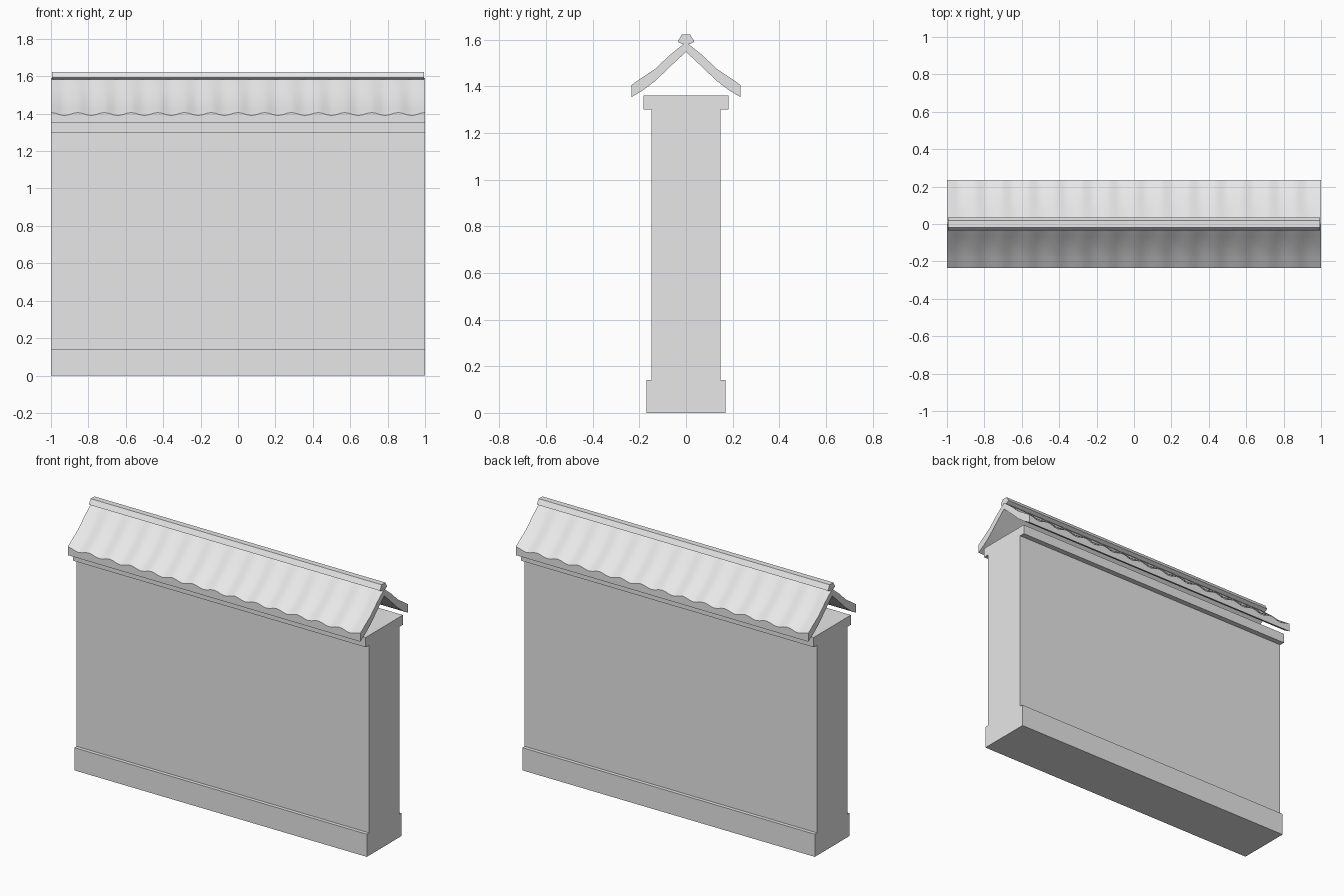
import bpy, math

cube = bpy.data.objects.get("Cube")
if cube:
    bpy.data.objects.remove(cube, do_unlink=True)

grey = bpy.data.materials.new("plain grey")
grey.use_nodes = True
grey.diffuse_color = (0.8, 0.8, 0.8, 1)
grey.node_tree.nodes["Principled BSDF"].inputs["Base Color"].default_value = (0.8, 0.8, 0.8, 1)


def loft(name, sections):
    """Join equal closed cross-sections along x and cap both ends."""
    n = len(sections[0])
    verts = [p for s in sections for p in s]
    faces = [(k * n + i, k * n + (i + 1) % n, (k + 1) * n + (i + 1) % n, (k + 1) * n + i)
             for k in range(len(sections) - 1) for i in range(n)]
    last = (len(sections) - 1) * n
    faces += [tuple(reversed(range(n))), tuple(range(last, last + n))]
    mesh = bpy.data.meshes.new(name)
    mesh.from_pydata(verts, [], faces)
    mesh.materials.append(grey)
    obj = bpy.data.objects.new(name, mesh)
    bpy.context.collection.objects.link(obj)
    return obj


def bar(name, half_profile, half_length):
    """Extrude a profile, mirrored in y and listed from bottom to top, along x."""
    profile = half_profile + [(-y, z) for y, z in reversed(half_profile)]
    return loft(name, [[(x, y, z) for y, z in profile] for x in (-half_length, half_length)])


# Wall with a stepped plinth and a coping
bar("wall", [(0.17, 0), (0.17, 0.14), (0.148, 0.14), (0.148, 1.3),
             (0.182, 1.3), (0.182, 1.36)], 1)

# Ridge cap
bar("ridge_cap", [(0.018, 1.582), (0.036, 1.592), (0.018, 1.622)], 0.995)

# Curved roof slopes: flat underside, rippled tile surface
upper = [(0, 1.59), (0.07, 1.526), (0.13, 1.469), (0.185, 1.432), (0.234, 1.398)]
lower = [(0.234, 1.354), (0.185, 1.383), (0.13, 1.425), (0.07, 1.483), (0, 1.548)]
ripples, steps = 14, 6
for name, side in (("front_roof", -1), ("back_roof", 1)):
    sections = []
    for k in range(ripples * steps + 1):
        x = -1 + 2 * k / (ripples * steps)
        lift = 0.008 * math.cos(2 * math.pi * k / steps)
        ring = [(x, side * y, z + (lift if y > 0 else 0)) for y, z in upper]
        ring += [(x, side * y, z) for y, z in lower]
        sections.append(ring if side < 0 else ring[::-1])
    roof = loft(name, sections)
    bpy.ops.object.select_all(action="DESELECT")
    roof.select_set(True)
    bpy.context.view_layer.objects.active = roof
    bpy.ops.object.shade_smooth_by_angle(angle=math.radians(35))
